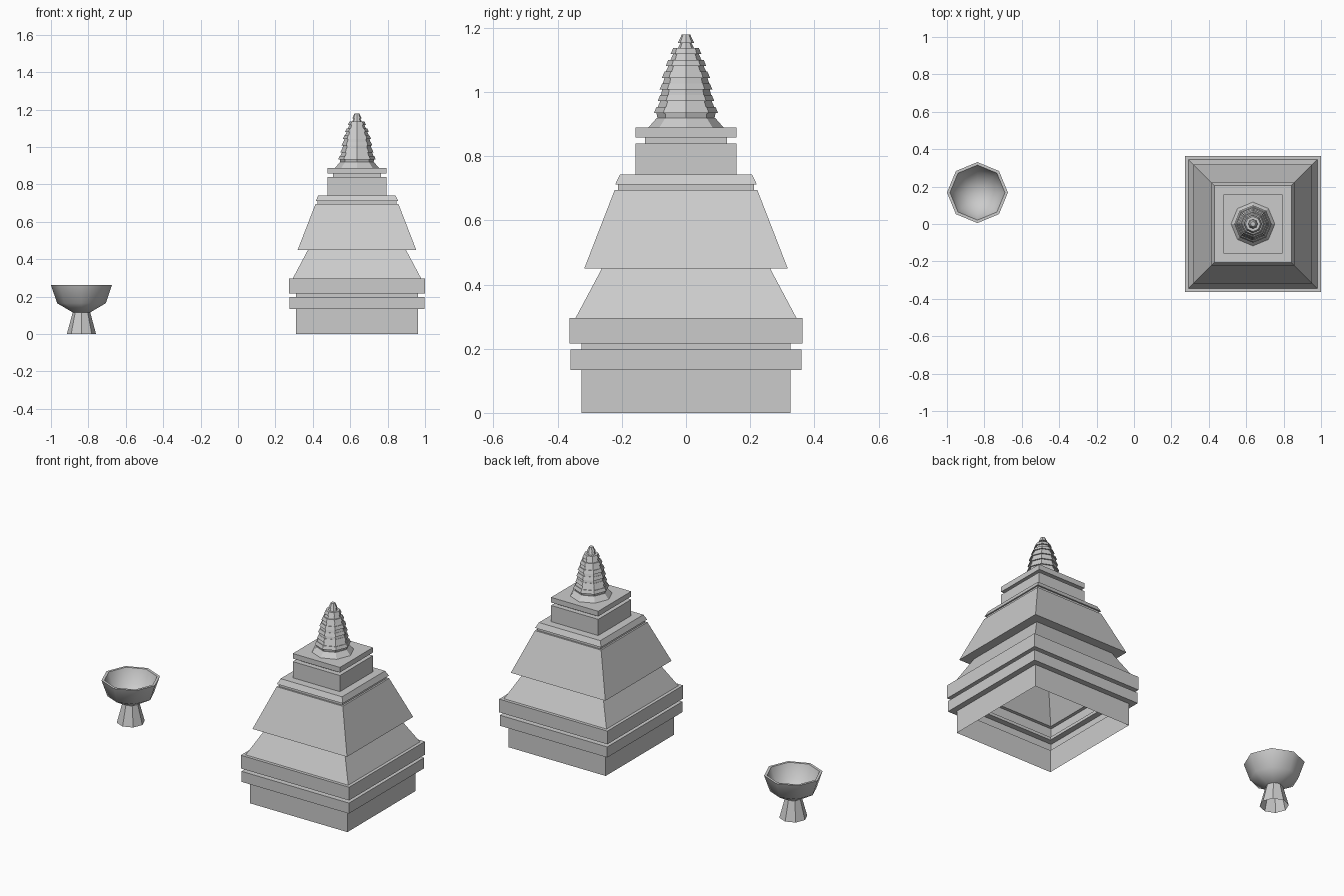
import bpy, bmesh
from math import cos, sin, pi, sqrt, radians

if "Cube" in bpy.data.objects:
    bpy.data.objects.remove(bpy.data.objects["Cube"])


def lathe(name, profile, sides, centre, turn=0.0, cap_end=False, smooth=None):
    """Sweep a (radius, z) profile round a vertical axis as an open shell."""
    bm = bmesh.new()
    rings = []
    for r, z in profile:
        if r == 0:
            rings.append([bm.verts.new((0, 0, z))] * sides)
        else:
            rings.append([bm.verts.new((r * cos(turn + 2 * pi * i / sides),
                                        r * sin(turn + 2 * pi * i / sides), z))
                          for i in range(sides)])
    for a, b in zip(rings, rings[1:]):
        for i in range(sides):
            j = (i + 1) % sides
            loop = list(dict.fromkeys((a[i], a[j], b[j], b[i])))
            bm.faces.new(loop)
    if cap_end:
        bm.faces.new(rings[-1])
    mesh = bpy.data.meshes.new(name)
    bm.to_mesh(mesh)
    bm.free()
    ob = bpy.data.objects.new(name, mesh)
    ob.location = centre
    bpy.context.collection.objects.link(ob)
    if smooth:
        bpy.context.view_layer.objects.active = ob
        ob.select_set(True)
        bpy.ops.object.shade_smooth_by_angle(angle=radians(smooth))
        ob.select_set(False)
    return ob


shrine = (0.636, 0, 0)
bowl = (-0.837, 0.168, 0)

# Square stepped body: half widths, open underneath
body = [(.326, 0), (.326, .134), (.360, .134), (.360, .198), (.326, .198),
        (.326, .216), (.363, .216), (.363, .296), (.344, .296), (.262, .45),
        (.317, .45), (.222, .695), (.212, .695), (.212, .711), (.221, .711),
        (.206, .742), (.158, .742), (.158, .84), (.128, .84), (.128, .858),
        (.158, .858), (.158, .889)]
lathe("stepped_body", [(w * sqrt(2), z) for w, z in body], 4, shrine, pi / 4, True)

# Ringed spire: flared rings separated by tapering necks
ring_z = [.889, .934, .972, 1.008, 1.044, 1.081, 1.118, 1.153]
ring_r = [.117, .100, .088, .082, .075, .063, .048, .025]
spire = []
for k, (z, r) in enumerate(zip(ring_z, ring_r)):
    top = 1.179 if k == 7 else z + (.03 if k == 0 else .019)
    top_r = .013 if k == 7 else r - (.026 if k == 0 else .008)
    spire += [(r, z), (top_r, top)]
    if k < 7:
        neck = ring_r[k + 1] - .008
        spire += [(min(top_r - .002, neck + .008), top), (neck, ring_z[k + 1])]
lathe("ringed_spire", spire, 8, shrine, 0, True)

# Offering bowl with a thick rim, on a hollow flared foot
lathe("bowl_foot", [(.078, 0), (.047, .116)], 8, bowl, smooth=30)
lathe("bowl_cup", [(0, .114), (.047, .116), (.130, .165), (.163, .262), (.147, .262),
                   (.118, .178), (.045, .135), (0, .133)], 8, bowl, smooth=50)
